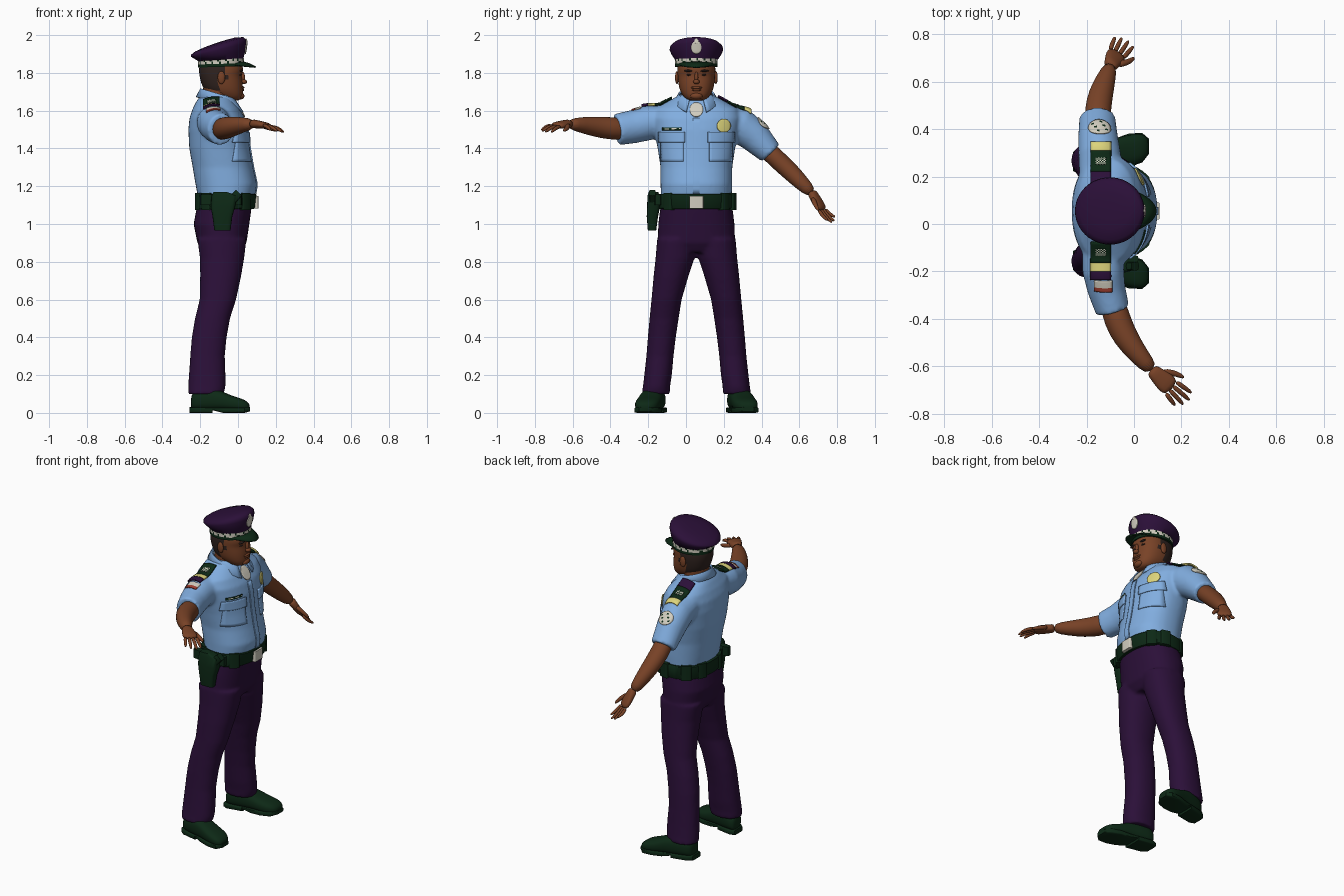
import bpy, bmesh, math
from mathutils import Vector as V
from mathutils.bvhtree import BVHTree

if "Cube" in bpy.data.objects:
    bpy.data.objects.remove(bpy.data.objects["Cube"])

CY = 0.055  # body centre line


def material(name, rgb):
    m = bpy.data.materials.new(name)
    m.diffuse_color = (*rgb, 1)
    m.use_nodes = True
    m.node_tree.nodes["Principled BSDF"].inputs["Base Color"].default_value = m.diffuse_color
    return m


SKIN = material("brown_skin", (0.19, 0.055, 0.02))
BLUE = material("light_blue_cloth", (0.22, 0.42, 0.74))
PURPLE = material("dark_purple_cloth", (0.024, 0.005, 0.04))
GREEN = material("dark_green_leather", (0.004, 0.022, 0.008))
YELLOW = material("pale_yellow", (0.72, 0.66, 0.2))
WHITE = material("off_white", (0.64, 0.61, 0.52))
HAIR = material("dark_hair", (0.03, 0.017, 0.014))
RED = material("dull_red", (0.35, 0.05, 0.03))


def loft(bm, rings, n=24, p=2.0):
    """Skin closed superellipse rings (centre, u, v) and cap both ends."""
    loops = []
    for c, u, v in rings:
        row = []
        for i in range(n):
            a = 2 * math.pi * i / n
            k, s = math.cos(a), math.sin(a)
            k = math.copysign(abs(k) ** (2 / p), k)
            s = math.copysign(abs(s) ** (2 / p), s)
            row.append(bm.verts.new(V(c) + V(u) * k + V(v) * s))
        loops.append(row)
    for a, b in zip(loops, loops[1:]):
        for i in range(n):
            bm.faces.new((a[i], a[(i + 1) % n], b[(i + 1) % n], b[i]))
    bm.faces.new(loops[0])
    bm.faces.new(loops[-1])


def level(z, xb, xf, hw, y=CY):
    return ((xb + xf) / 2, y, z), ((xf - xb) / 2, 0, 0), (0, hw, 0)


def path(points, radii, up=(0, 0, 1)):
    """Rings along a path; radii are (sideways, along up)."""
    pts, out = [V(q) for q in points], []
    for i, q in enumerate(pts):
        t = (pts[min(i + 1, len(pts) - 1)] - pts[max(i - 1, 0)]).normalized()
        side = t.cross(V(up)).normalized()
        out.append((q, side * radii[i][0], side.cross(t) * radii[i][1]))
    return out


def finish(name, bm, mats, rule=None, subsurf=0, voxel=0, angle=40):
    bmesh.ops.recalc_face_normals(bm, faces=bm.faces)
    for f in bm.faces:
        f.smooth = True
        if rule:
            f.material_index = rule(f.calc_center_median())
    me = bpy.data.meshes.new(name)
    bm.to_mesh(me)
    bm.free()
    for m in mats:
        me.materials.append(m)
    ob = bpy.data.objects.new(name, me)
    bpy.context.collection.objects.link(ob)
    if voxel:
        r = ob.modifiers.new("blend", 'REMESH')
        r.mode, r.voxel_size, r.use_smooth_shade = 'VOXEL', voxel, True
        s = ob.modifiers.new("soften", 'SMOOTH')
        s.factor, s.iterations = 0.5, 5
    elif subsurf:
        ob.modifiers.new("round", 'SUBSURF').levels = subsurf
        ob.modifiers["round"].render_levels = subsurf
    else:
        me.set_sharp_from_angle(angle=math.radians(angle))
    return ob


def lofted(name, rings, mat, n=24, p=2.0, **kw):
    bm = bmesh.new()
    loft(bm, rings, n, p)
    return finish(name, bm, mat if isinstance(mat, list) else [mat], **kw)


def blob(name, loc, size, mat):
    bm = bmesh.new()
    bmesh.ops.create_uvsphere(bm, u_segments=16, v_segments=10, radius=1)
    for v in bm.verts:
        v.co = V(loc) + V(a * b for a, b in zip(v.co, size))
    return finish(name, bm, [mat], angle=80)


def surface(ob):
    return BVHTree.FromObject(ob, bpy.context.evaluated_depsgraph_get())


def decal(name, tree, c, n, up, w, h, mats, disc=False, rule=None, lift=0.003, thick=0.006, res=8):
    """Thin plate draped onto a surface; n points outwards."""
    c, n = V(c), V(n).normalized()
    u = V(up).cross(n).normalized()
    v = n.cross(u)
    bm, rows = bmesh.new(), []
    for j in range(res + 1):
        rows.append([])
        for i in range(res + 1):
            a, b = 2 * i / res - 1, 2 * j / res - 1
            if disc:
                a, b = a * math.sqrt(1 - b * b / 2), b * math.sqrt(1 - a * a / 2)
            q = c + u * a * w / 2 + v * b * h / 2
            hit = tree.ray_cast(q + n * 0.25, -n, 0.45)[0]
            rows[-1].append(bm.verts.new((hit or q) + n * lift))
    for j in range(res):
        for i in range(res):
            f = bm.faces.new((rows[j][i], rows[j][i + 1], rows[j + 1][i + 1], rows[j + 1][i]))
            f.smooth = True
            f.material_index = rule(i, j) if rule else 0
    ob = finish(name, bm, mats)
    if ob.data.polygons[0].normal.dot(n) < 0:
        ob.data.flip_normals()
    s = ob.modifiers.new("thickness", 'SOLIDIFY')
    s.thickness, s.offset = thick, 0
    return ob


# shirt: torso and two sleeves blended together
bm = bmesh.new()
loft(bm, [level(1.11, -.21, .075, .186), level(1.16, -.215, .092, .188), level(1.21, -.225, .10, .19),
          level(1.3, -.24, .08, .19), level(1.4, -.258, .063, .205), level(1.5, -.263, .052, .225),
          level(1.56, -.257, .038, .235), level(1.61, -.24, .01, .22), level(1.65, -.22, -.02, .15),
          level(1.685, -.195, -.04, .085)], 40, 2.3)
loft(bm, path([(-.13, -.08, 1.56), (-.13, -.2, 1.535), (-.115, -.28, 1.515), (-.09, -.365, 1.50)],
              [(.09, .07), (.088, .092), (.08, .088), (.072, .084)]))
loft(bm, path([(-.14, .18, 1.56), (-.145, .29, 1.52), (-.152, .365, 1.462), (-.155, .448, 1.375)],
              [(.09, .075), (.09, .095), (.084, .086), (.076, .064)]))
shirt = finish("shirt", bm, [BLUE], voxel=.01)

# trousers: pelvis and two legs blended together
bm = bmesh.new()
loft(bm, [level(.85, -.18, .015, .15), level(.9, -.215, .045, .205), level(1.0, -.235, .06, .202),
          level(1.07, -.222, .07, .193), level(1.12, -.21, .075, .186)], 32, 2.3)
for s in (-1, 1):
    loft(bm, [level(z, xb, xf, hw, CY + s * o) for z, xb, xf, o, hw in (
        (.1, -.265, -.075, .215, .075), (.14, -.264, -.066, .211, .072), (.2, -.26, -.066, .203, .073),
        (.3, -.253, -.07, .193, .072), (.4, -.245, -.06, .183, .074), (.5, -.228, -.042, .171, .077),
        (.6, -.203, -.01, .158, .08), (.72, -.2, .016, .135, .092), (.82, -.202, .033, .113, .103),
        (.92, -.215, .045, .103, .105))], 28, 2.2)
finish("trousers", bm, [PURPLE], voxel=.01)

# shoes turned slightly outwards, with sole and heel
for s, tag in ((-1, "right"), (1, "left")):
    def station(x, zb, zt, hw):
        return ((x, CY + s * (.26 + .2 * x), (zb + zt) / 2), (0, hw, 0), (0, 0, (zt - zb) / 2))
    lofted(tag + "_shoe", [station(*q) for q in (
        (-.25, .02, .085, .035), (-.235, .015, .12, .055), (-.16, .012, .135, .062), (-.09, .015, .12, .062),
        (-.04, .01, .092, .066), (.02, .008, .077, .065), (.05, .01, .06, .048), (.062, .015, .045, .025))],
        GREEN, p=2.6, subsurf=1)
    lofted(tag + "_heel", [station(x, 0, .03, w) for x, w in ((-.257, .04), (-.23, .058), (-.135, .06))],
           GREEN, p=6)
    lofted(tag + "_sole", [station(x, z, .03, w) for x, z, w in (
        (-.14, .015, .055), (-.08, .0, .062), (-.02, 0, .071), (.035, 0, .062), (.063, .008, .032))], GREEN, p=6)

# belt, buckle, pouches and holster
lofted("belt", [level(1.08, -.225, .085, .196), level(1.085, -.228, .09, .2),
                level(1.155, -.226, .098, .2), level(1.16, -.22, .094, .196)], GREEN, 40, 2.3)
lofted("buckle", [level(z, .06, .108, .037) for z in (1.083, 1.147)], WHITE, 24, 10)
for i, deg in enumerate((48, 75, 125, 155, 205, 230, 312)):
    a = math.radians(deg)
    x, y = -.066 + .148 * math.cos(a), CY + .192 * math.sin(a)
    t, o = V((-math.sin(a), math.cos(a), 0)), V((math.cos(a), math.sin(a), 0))
    lofted("belt_pouch_%d" % i, [((x, y, z), t * .03, o * .022) for z in (1.075, 1.165)], GREEN, 16, 5)
lofted("holster", [level(z, a, b, w, y) for z, a, b, w, y in (
    (.965, -.125, -.04, .022, -.18), (1.04, -.135, -.03, .03, -.178), (1.09, -.145, -.015, .034, -.172),
    (1.15, -.14, -.005, .032, -.172), (1.17, -.13, -.06, .025, -.172))], GREEN, 20, 4)
lofted("pistol_grip", path([(-.04, -.178, 1.12), (.005, -.178, 1.165)], [(.02, .025), (.018, .022)]), GREEN, 12, 4)
lofted("holster_wing", [level(z, -.2, .02, .02, -.148) for z in (1.1, 1.155)], GREEN, 16, 4)

# forearms
lofted("right_arm", path([(-.1, -.3, 1.50), (-.07, -.41, 1.507), (-.035, -.48, 1.515), (.02, -.555, 1.525),
                          (.08, -.62, 1.53)], [(.055, .06), (.058, .06), (.054, .054), (.042, .042), (.031, .027)]),
       SKIN, 20, subsurf=1)
lofted("left_arm", path([(-.155, .4, 1.42), (-.152, .49, 1.335), (-.14, .55, 1.28), (-.118, .615, 1.215),
                         (-.098, .67, 1.16)], [(.055, .052), (.056, .05), (.053, .049), (.041, .041), (.028, .03)]),
       SKIN, 20, subsurf=1)


def hand(tag, wrist, d, thumb, curl):
    """Palm, four fingers and a thumb from the wrist along d."""
    w, d = V(wrist), V(d).normalized()
    u = (V(thumb) - d * V(thumb).dot(d)).normalized()
    n = u.cross(d).normalized() * curl
    bm = bmesh.new()
    loft(bm, path([w - d * .02, w + d * .02, w + d * .06, w + d * .105],
                  [(.029, .025), (.034, .022), (.044, .02), (.042, .015)], n), 16, 2.4)
    for k, ln in enumerate((.085, .1, .092, .068)):
        b = w + d * .095 + u * (.032 - .0215 * k)
        e = d + u * (.15 - .1 * k)
        loft(bm, path([b, b + e * ln * .5 + n * .004, b + e * ln * .85 + n * .016, b + e * ln + n * .022],
                      [(.011, .011), (.0105, .01), (.009, .008), (.004, .004)], n), 10)
    b = w + d * .025 + u * .022
    loft(bm, path([b, b + d * .035 + u * .03 + n * .01, b + d * .07 + u * .045 + n * .016,
                   b + d * .088 + u * .048 + n * .018],
                  [(.017, .015), (.014, .013), (.011, .01), (.005, .005)], n), 10)
    finish(tag + "_hand", bm, [SKIN], subsurf=1)


hand("right", (.085, -.625, 1.53), (.72, -.66, -.1), (.66, .72, -.1), 1)
hand("left", (-.097, .672, 1.158), (.27, .5, -.85), (.85, -.5, -.1), 1)

# neck and head, hair on the back and sides
lofted("neck", [level(1.58, -.175, -.015, .075), level(1.65, -.18, -.025, .08), level(1.72, -.185, -.03, .08)], SKIN)
lofted("head", [level(*q) for q in (
    (1.652, -.08, .0, .03), (1.66, -.10, .016, .055), (1.68, -.135, .026, .072), (1.705, -.175, .026, .087),
    (1.735, -.192, .026, .094), (1.765, -.2, .022, .098), (1.79, -.205, .018, .1), (1.812, -.207, .029, .101),
    (1.84, -.205, .024, .1), (1.88, -.19, .01, .09))], [SKIN, HAIR], 40, 2.3, subsurf=1,
    rule=lambda c: int(c.z > 1.72 and c.x < -.105 or c.z > 1.775 and c.x < -.06))
blob("nose_tip", (.031, CY, 1.753), (.017, .017, .013), SKIN)
blob("nose_bridge", (.024, CY, 1.776), (.013, .01, .03), SKIN)
blob("upper_lip", (.024, CY, 1.722), (.01, .03, .007), SKIN)
blob("lower_lip", (.023, CY, 1.710), (.01, .025, .007), SKIN)
blob("chin", (.015, CY, 1.678), (.019, .033, .018), SKIN)
for s, tag in ((-1, "right"), (1, "left")):
    blob(tag + "_ear", (-.088, CY + s * .103, 1.775), (.02, .01, .034), SKIN)
    blob(tag + "_eye", (.01, CY + s * .038, 1.79), (.009, .014, .006), HAIR)
    blob(tag + "_brow", (.017, CY + s * .04, 1.811), (.01, .026, .006), HAIR)


# cap: tilted crown, chequered band, visor and emblem
def tilted(x, z, r, slope, ry=None):
    return (x, CY, z), (r, 0, r * slope), (0, ry or r, 0)


crown = lofted("cap_crown", [tilted(-.09, 1.868, .118, .06, .112), tilted(-.096, 1.895, .135, .15, .13),
                             tilted(-.102, 1.922, .147, .25, .142), tilted(-.103, 1.937, .145, .28, .139),
                             tilted(-.1, 1.951, .128, .3, .122), tilted(-.098, 1.961, .08, .32, .076),
                             tilted(-.097, 1.964, .03, .32, .03)], PURPLE, 48, angle=60)
lofted("cap_band", [tilted(-.09, z, .121, .03, .113) for z in (1.832, 1.848, 1.861, 1.874)], [GREEN, WHITE], 72,
       rule=lambda c: int(c.z > 1.8475 + .03 * (c.x + .09) and
                          (int((math.atan2(c.y - CY, c.x + .09) + 9) * 36 / math.pi) +
                           int(c.z > 1.861 + .03 * (c.x + .09))) % 4 != 0))
bm = bmesh.new()
edge = []
for i in range(25):
    a = math.radians(-85 + 170 * i / 24)
    k, s = math.cos(a), math.sin(a)
    edge.append([bm.verts.new((-.09 + (.113 + g * k) * k, CY + (.107 + .006 * g) * s, 1.858 - d * k - .008 * (1 - k)))
                 for g, d in ((0, -.004), (.035, .006), (.072, .024))])
for a, b in zip(edge, edge[1:]):
    for j in range(2):
        bm.faces.new((a[j], a[j + 1], b[j + 1], b[j]))
finish("cap_visor", bm, [GREEN]).modifiers.new("thickness", 'SOLIDIFY').thickness = .008
cap = surface(crown)
decal("cap_emblem", cap, (.04, CY, 1.935), (1, 0, 0), (0, 0, 1), .055, .068, [WHITE], True)
decal("cap_emblem_top", cap, (.04, CY, 1.968), (1, 0, 0), (0, 0, 1), .022, .026, [WHITE], True)

# shirt collar, open at the throat
bm = bmesh.new()
edge = []
for i in range(33):
    a = math.radians(22 + 316 * i / 32)
    k, s = math.cos(a), math.sin(a)
    f = max(0, k)
    edge.append([bm.verts.new((-.105 + r * k, CY + r * s, z)) for r, z in (
        (.086, 1.685 - .028 * k), (.095, 1.69 - .028 * k), (.118 + .028 * f, 1.653 - .02 * k - .05 * f ** 3))])
for a, b in zip(edge, edge[1:]):
    for j in range(2):
        bm.faces.new((a[j], a[j + 1], b[j + 1], b[j]))
finish("collar", bm, [BLUE]).modifiers.new("thickness", 'SOLIDIFY').thickness = .008

# shirt front: undershirt, placket, pockets, name tag and badge
body = surface(shirt)
FRONT, UP = (1, 0, 0), (0, 0, 1)
decal("undershirt", body, (0, CY, 1.605), FRONT, UP, .07, .075, [WHITE], True)
decal("placket", body, (0, CY, 1.36), FRONT, UP, .035, .4, [BLUE], res=16)
for s, tag in ((-1, "right"), (1, "left")):
    decal(tag + "_pocket", body, (0, CY + s * .128, 1.395), FRONT, UP, .12, .13, [BLUE])
    decal(tag + "_pocket_flap", body, (0, CY + s * .13, 1.46), FRONT, UP, .14, .055, [BLUE], lift=.008, thick=.009)
decal("name_tag", body, (0, -.075, 1.503), FRONT, UP, .1, .014, [GREEN, WHITE], rule=lambda i, j: int(2 < j < 6 and i % 3))
decal("chest_badge", body, (0, .2, 1.52), FRONT, UP, .072, .072, [YELLOW], True, lift=.006)

# shoulder boards as coloured segments, then sleeve patches
for tag, segments in (("right", ((-.075, -.165, GREEN), (-.165, -.2, YELLOW), (-.2, -.235, PURPLE))),
                      ("left", ((.17, .22, PURPLE), (.22, .31, GREEN), (.31, .345, YELLOW)))):
    for k, (a, b, m) in enumerate(segments):
        decal("%s_shoulder_board_%d" % (tag, k), body, (-.14, (a + b) / 2, 1.62), UP, (0, 1, 0), .085, abs(b - a),
              [m], lift=.011, thick=.009)
for tag, y in (("right", -.12), ("left", .265)):
    decal(tag + "_board_mark", body, (-.14, y, 1.62), UP, (0, 1, 0), .045, .03, [GREEN, WHITE],
          rule=lambda i, j: (i + j) % 2, lift=.016)
decal("right_sleeve_patch", body, (-.13, -.26, 1.6), (0, -.35, 1), (0, 1, 0), .075, .05, [WHITE, RED],
      rule=lambda i, j: int(j < 3))
decal("left_sleeve_patch", body, (-.145, .4, 1.525), (0, .75, .66), UP, .095, .085, [WHITE, GREEN], True,
      rule=lambda i, j: int((i * 3 + j * 5) % 7 == 0 and 0 < i < 7))
